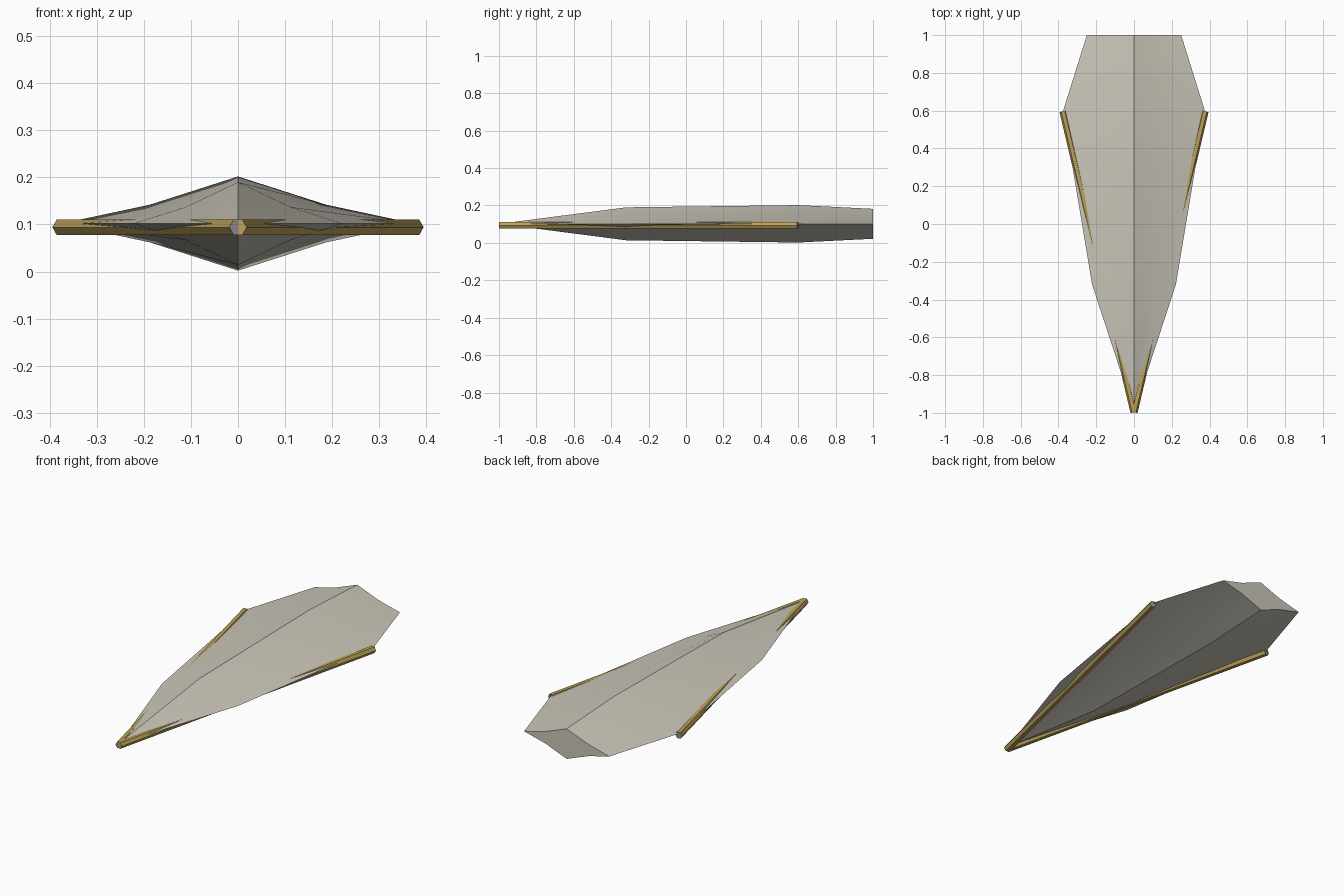
import bpy, bmesh, math
from mathutils import Vector

cube = bpy.data.objects.get("Cube")
if cube:
    bpy.data.objects.remove(cube)


def material(name, rgb):
    m = bpy.data.materials.new(name)
    m.use_nodes = True
    m.diffuse_color = (*rgb, 1)
    m.node_tree.nodes["Principled BSDF"].inputs["Base Color"].default_value = (*rgb, 1)
    return m


pale = material("pale stone grey", (0.60, 0.57, 0.49))
gold = material("old gold", (0.50, 0.36, 0.10))
grey = material("dull grey", (0.26, 0.26, 0.27))


def finish(bm, name, mats):
    bmesh.ops.recalc_face_normals(bm, faces=bm.faces[:])
    me = bpy.data.meshes.new(name)
    bm.to_mesh(me)
    bm.free()
    for m in mats:
        me.materials.append(m)
    ob = bpy.data.objects.new(name, me)
    bpy.context.collection.objects.link(ob)
    return ob


def skin(bm, a, b):
    n = len(a)
    for i in range(n):
        bm.faces.new((a[i], a[(i + 1) % n], b[(i + 1) % n], b[i]))


# Hull: slightly pinched diamond sections, given as (y, half width, half height)
MID = 0.102
stations = [(-0.985, 0.004, 0.002), (-0.32, 0.222, 0.088),
            (0.6, 0.375, 0.1), (1.0, 0.25, 0.08)]
outline = [(0, 1), (0.5, 0.4), (1, 0), (0.5, -0.4),
           (0, -1), (-0.5, -0.4), (-1, 0), (-0.5, 0.4)]
bm = bmesh.new()
rings = [[bm.verts.new((w * u, y, MID + h * v)) for u, v in outline]
         for y, w, h in stations]
for a, b in zip(rings, rings[1:]):
    skin(bm, a, b)
bm.faces.new(rings[0])
bm.faces.new(rings[-1])
hull = finish(bm, "hull", [pale])
bpy.context.view_layer.objects.active = hull
hull.select_set(True)
bpy.ops.object.shade_smooth_by_angle(angle=math.radians(25))
hull.select_set(False)


# Edge rails: six-sided bars running from the nose to the widest points
def rail(name, side):
    bm = bmesh.new()
    start, end = Vector((0, -0.997, 0.094)), Vector((side * 0.376, 0.597, 0.094))
    along = (end - start).normalized()
    across = along.cross(Vector((0, 0, 1)))
    ends = []
    for p in (start, end):
        ring = []
        for i in range(6):
            t = i * math.pi / 3
            ring.append(bm.verts.new(p + 0.019 * (across * math.cos(t)
                                                  + Vector((0, 0, math.sin(t))))))
        ends.append(ring)
    skin(bm, *ends)
    front_cap = bm.faces.new(ends[0])
    rear_cap = bm.faces.new(ends[1])
    rear_cap.material_index = 1
    if side < 0:
        front_cap.material_index = 1
    finish(bm, name, [gold, grey])


rail("left_rail", 1)
rail("right_rail", -1)
